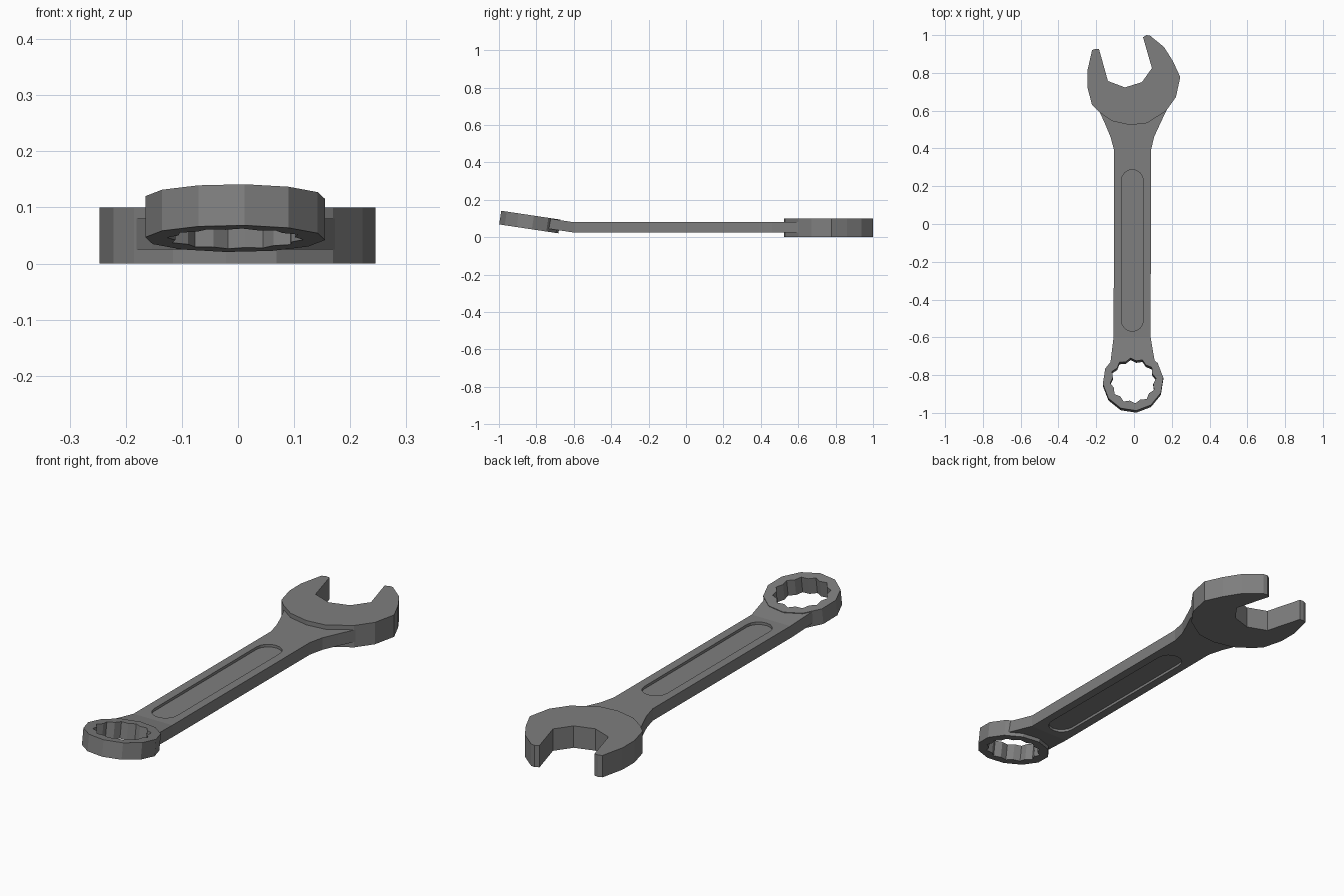
import bpy, bmesh, math
from mathutils import Matrix

if "Cube" in bpy.data.objects:
    bpy.data.objects.remove(bpy.data.objects["Cube"])

steel = bpy.data.materials.new("grey steel")
steel.diffuse_color = (0.21, 0.21, 0.21, 1)
steel.use_nodes = True
steel.node_tree.nodes["Principled BSDF"].inputs["Base Color"].default_value = steel.diffuse_color


def finish(name, bm):
    bmesh.ops.recalc_face_normals(bm, faces=bm.faces)
    me = bpy.data.meshes.new(name)
    bm.to_mesh(me)
    bm.free()
    me.materials.append(steel)
    ob = bpy.data.objects.new(name, me)
    bpy.context.collection.objects.link(ob)
    return ob


def prism(name, pts, z0, z1):
    bm = bmesh.new()
    lo = [bm.verts.new((x, y, z0)) for x, y in pts]
    hi = [bm.verts.new((x, y, z1)) for x, y in pts]
    bm.faces.new(lo)
    bm.faces.new(hi)
    for i in range(len(pts)):
        j = (i + 1) % len(pts)
        bm.faces.new((lo[i], lo[j], hi[j], hi[i]))
    return finish(name, bm)


# Open jaw head
prism("open_jaw", [
    (-.222, .92), (-.205, .927), (-.185, .925), (-.138, .757), (-.048, .723),
    (.042, .751), (.095, .825), (.048, .989), (.066, 1.0), (.085, .997),
    (.159, .937), (.206, .862), (.245, .778), (.222, .672), (.169, .598),
    (.069, .534), (-.021, .524), (-.116, .545), (-.185, .593), (-.222, .63),
    (-.247, .725), (-.247, .81)], 0, 0.1)

# Handle: rows of (y, left x, right x, bow), bent upward towards the ring
SLOPE = 0.15
rows = [(-.735, -.125, .111, .037), (-.6, -.108, .088, 0), (.39, -.105, .09, 0),
        (.46, -.124, .106, 0), (.53, -.153, .138, 0), (.61, -.19, .176, 0)]
bm = bmesh.new()
grid = []
for y, xl, xr, bow in rows:
    layers = []
    for z in (0.025, 0.08):
        line = []
        for k in range(4):
            t = k / 3
            yy = y + bow * (1 - (2 * t - 1) ** 2)
            zz = z + SLOPE * max(0, -.6 - yy)
            line.append(bm.verts.new((xl + (xr - xl) * t, yy, zz)))
        layers.append(line)
    grid.append(layers[0] + layers[1][::-1])  # closed loop of 8
for a, b in zip(grid, grid[1:]):
    for i in range(8):
        j = (i + 1) % 8
        bm.faces.new((a[i], a[j], b[j], b[i]))
bm.faces.new(grid[0])
bm.faces.new(grid[-1])
# Merge the flat middle strips so the shank faces are single panels
bmesh.ops.recalc_face_normals(bm, faces=bm.faces)
bmesh.ops.dissolve_limit(bm, angle_limit=0.01, verts=bm.verts, edges=bm.edges)
handle = finish("handle", bm)

# Shallow rounded groove on both sides of the handle
R, CX = 0.058, -0.009
stadium = []
for cy, start in ((.23, 0), (-.51, math.pi)):
    for k in range(9):
        a = start + math.pi * k / 8
        stadium.append((CX + R * math.cos(a), cy + R * math.sin(a)))
for z0, z1 in ((0.068, 0.12), (-0.02, 0.037)):
    cutter = prism("groove_cutter", stadium, z0, z1)
    cutter.hide_render = True
    mod = handle.modifiers.new("groove", 'BOOLEAN')
    mod.operation = 'DIFFERENCE'
    mod.solver = 'EXACT'
    mod.object = cutter
    bpy.context.view_layer.objects.active = handle
    bpy.ops.object.modifier_apply(modifier=mod.name)
    bpy.data.objects.remove(cutter)

# Ring end: twelve-sided outside, twelve-point hole, tilted
bm = bmesh.new()
loops = []
for outer in (True, False):
    for z in (-.037, .037):
        loop = []
        for k in range(24):
            a = math.radians(6 + 15 * k)
            if outer:
                r = .161 if k % 2 == 0 else .161 * math.cos(math.pi / 12)
            else:
                r = .122 if k % 2 == 0 else .108
            loop.append(bm.verts.new((r * math.cos(a), r * math.sin(a), z)))
        loops.append(loop)
ob_, ot, ib, it = loops
for p, q in ((ob_, ot), (ot, it), (it, ib), (ib, ob_)):
    for i in range(24):
        j = (i + 1) % 24
        bm.faces.new((p[i], p[j], q[j], q[i]))
bm.transform(Matrix.Translation((-.005, -.835, .081)) @ Matrix.Rotation(-math.atan(SLOPE), 4, 'X'))
finish("ring_end", bm)
